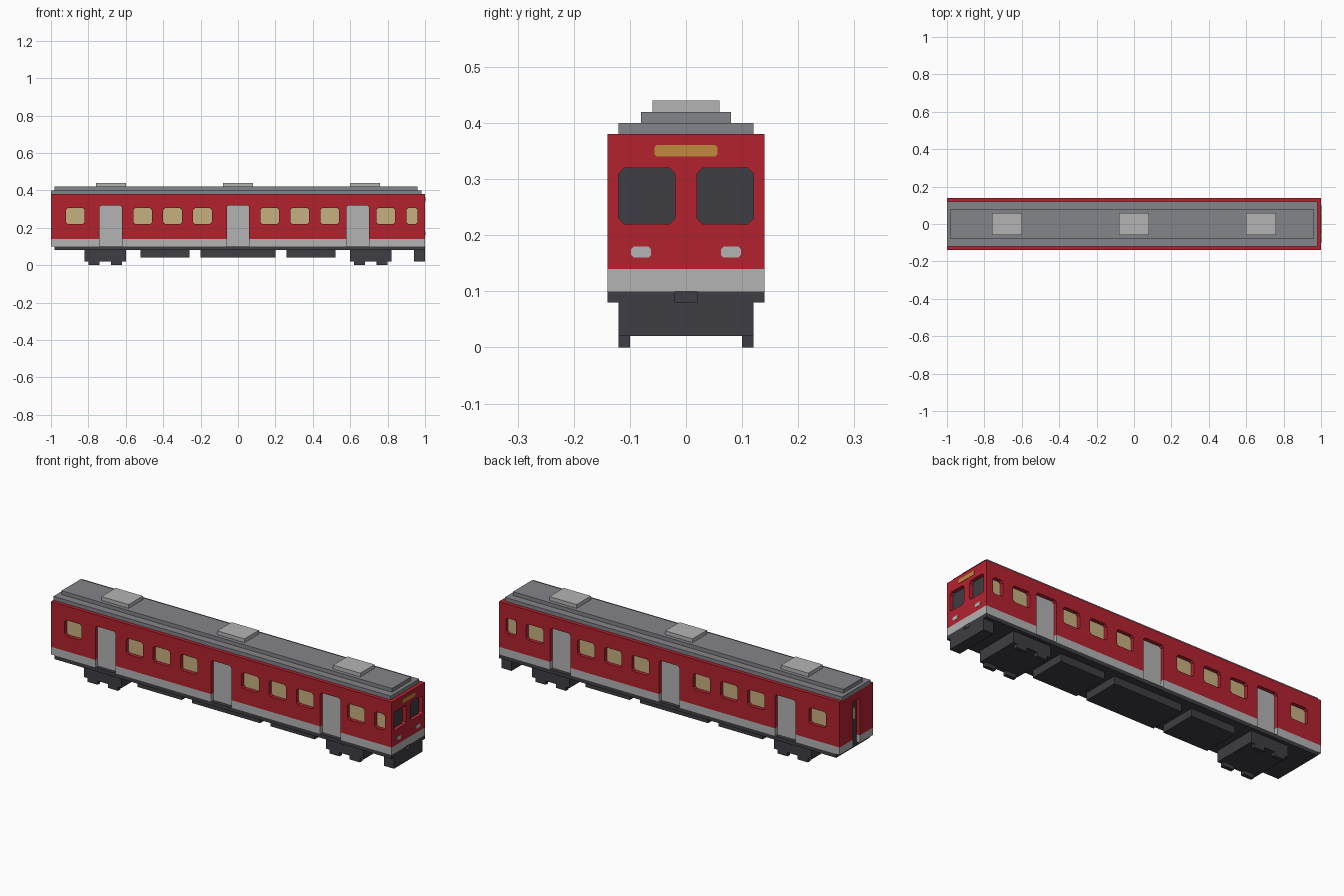
import bpy, bmesh

if "Cube" in bpy.data.objects:
    bpy.data.objects.remove(bpy.data.objects["Cube"], do_unlink=True)


def material(name, rgb):
    lin = [((c / 255 + 0.055) / 1.055) ** 2.4 for c in rgb] + [1.0]
    m = bpy.data.materials.new(name)
    m.use_nodes = True
    m.diffuse_color = lin
    m.node_tree.nodes["Principled BSDF"].inputs["Base Color"].default_value = lin
    return m


RED = material("red paint", (180, 34, 47))
LIGHT = material("light grey", (180, 180, 180))
ROOF = material("roof grey", (132, 133, 138))
DARK = material("dark grey", (62, 61, 67))
TAN = material("warm window", (198, 176, 128))
AMBER = material("amber sign", (192, 138, 60))


def finish(name, bm, mat):
    bmesh.ops.recalc_face_normals(bm, faces=bm.faces)
    me = bpy.data.meshes.new(name)
    bm.to_mesh(me)
    bm.free()
    if mat:
        me.materials.append(mat)
    ob = bpy.data.objects.new(name, me)
    bpy.context.collection.objects.link(ob)
    return ob


def box(name, x, y, z, mat):
    """Box from (min, max) pairs."""
    bm = bmesh.new()
    bmesh.ops.create_cube(bm, size=1)
    for v in bm.verts:
        v.co = [(r[0] + r[1]) / 2 + c * (r[1] - r[0]) for r, c in zip((x, y, z), v.co)]
    return finish(name, bm, mat)


def prism(bm, axis, u, z, d, ch=0.01, square_foot=False):
    """Chamfered rectangle in the u-z plane, extruded along axis from d[0] to d[1]."""
    (u0, u1), (z0, z1) = u, z
    foot = [(u0, z0), (u1, z0)] if square_foot else [
        (u0, z0 + ch), (u0 + ch, z0), (u1 - ch, z0), (u1, z0 + ch)]
    pts = foot + [(u1, z1 - ch), (u1 - ch, z1), (u0 + ch, z1), (u0, z1 - ch)]
    rings = [[bm.verts.new((a, k, b) if axis == "y" else (k, a, b)) for a, b in pts] for k in d]
    n = len(pts)
    bm.faces.new(rings[0])
    bm.faces.new(rings[1][::-1])
    for i in range(n):
        j = (i + 1) % n
        bm.faces.new((rings[0][j], rings[0][i], rings[1][i], rings[1][j]))


def panel(name, mat, *args, **kw):
    bm = bmesh.new()
    prism(bm, *args, **kw)
    return finish(name, bm, mat)


HALF = 0.14     # half body width
DEPTH = 0.02    # recess depth
cut = bmesh.new()


def recess(name, mat, axis, side, wall, u, z, depth=DEPTH, foot=False):
    """Adds a recess to the cutter and a pane at its back."""
    prism(cut, axis, u, (z[0] - 0.01 if foot else z[0], z[1]),
          (side * (wall - depth - 0.001), side * (wall + 0.02)), square_foot=foot)
    panel(name, mat, axis, u, z, (side * (wall - depth), side * (wall - depth - 0.006)),
          ch=0.008, square_foot=foot)


# Side windows and doors, same on both sides
windows = [(-0.92, -0.82), (-0.56, -0.46), (-0.40, -0.30), (-0.24, -0.14), (0.12, 0.22),
           (0.28, 0.38), (0.44, 0.54), (0.74, 0.84), (0.90, 0.96)]
doors = [(-0.74, -0.62), (-0.06, 0.06), (0.58, 0.70)]
for side, label in ((-1, "right"), (1, "left")):
    for i, u in enumerate(windows):
        recess(f"{label}_window_{i + 1}", TAN, "y", side, HALF, u, (0.22, 0.305))
    for i, u in enumerate(doors):
        recess(f"{label}_door_{i + 1}", LIGHT, "y", side, HALF, u, (0.10, 0.32), foot=True)
    # Cab window, headlight and end beam
    a, b = sorted((side * 0.02, side * 0.12))
    recess(f"{label}_cab_window", DARK, "x", 1, 1.0, (a, b), (0.22, 0.32))
    panel(f"{label}_headlight", LIGHT, "x", (side * 0.08 - 0.018, side * 0.08 + 0.018),
          (0.16, 0.18), (0.995, 1.0015), ch=0.005)
    box(f"{label}_end_beam", (0.97, 1.0), sorted((side * 0.02, side * HALF)), (0.08, 0.10), DARK)

# Rear gangway door with a small window
recess("rear_door", DARK, "x", -1, 1.0, (-0.03, 0.03), (0.10, 0.34), foot=True)
panel("rear_door_window", TAN, "x", (-0.015, 0.015), (0.23, 0.29), (-0.978, -0.984), ch=0.004)

# Destination sign
panel("destination_sign", AMBER, "x", (-0.056, 0.056), (0.34, 0.361), (0.995, 1.0015), ch=0.004)

# Body shell and lower band with the recesses cut out
cutter = finish("recess_cutter", cut, None)
cutter.hide_render = True
shell = [box("body", (-1, 1), (-HALF, HALF), (0.14, 0.38), RED),
         box("lower_band", (-1, 1), (-HALF, HALF), (0.10, 0.14), LIGHT)]
for ob in shell:
    mod = ob.modifiers.new("recesses", "BOOLEAN")
    mod.operation = "DIFFERENCE"
    mod.solver = "EXACT"
    mod.object = cutter
deps = bpy.context.evaluated_depsgraph_get()
for ob in shell:
    mesh = bpy.data.meshes.new_from_object(ob.evaluated_get(deps))
    ob.modifiers.clear()
    ob.data = mesh
    mat = RED if ob.name.startswith("body") else LIGHT
    mesh.materials.clear()
    mesh.materials.append(mat)
    for p in mesh.polygons:
        p.material_index = 0
bpy.data.objects.remove(cutter, do_unlink=True)

# Stepped roof and roof units
box("roof_lower", (-1, 0.98), (-0.12, 0.12), (0.38, 0.40), ROOF)
box("roof_upper", (-0.98, 0.96), (-0.08, 0.08), (0.40, 0.42), ROOF)
for i, x in enumerate((-0.68, 0, 0.68)):
    box(f"roof_unit_{i + 1}", (x - 0.08, x + 0.08), (-0.06, 0.06), (0.42, 0.44), LIGHT)

# Underframe, equipment boxes and front plough
box("underframe", (-0.98, 0.98), (-HALF, HALF), (0.08, 0.10), DARK)
for i, u in enumerate([(-0.52, -0.26), (-0.20, 0.20), (0.26, 0.52)]):
    box(f"equipment_box_{i + 1}", u, (-0.10, 0.10), (0.04, 0.08), DARK)
box("plough", (0.94, 1.0), (-0.12, 0.12), (0.02, 0.08), DARK)

# Bogies with square wheel blocks
for label, x in (("rear", -0.71), ("front", 0.71)):
    box(f"{label}_bogie", (x - 0.11, x + 0.11), (-0.12, 0.12), (0.02, 0.08), DARK)
    for i, dx in enumerate((-0.06, 0.06)):
        for side, s in (("right", -1), ("left", 1)):
            box(f"{label}_{side}_wheel_{i + 1}", (x + dx - 0.03, x + dx + 0.03),
                sorted((s * 0.10, s * 0.12)), (0, 0.04), DARK)
